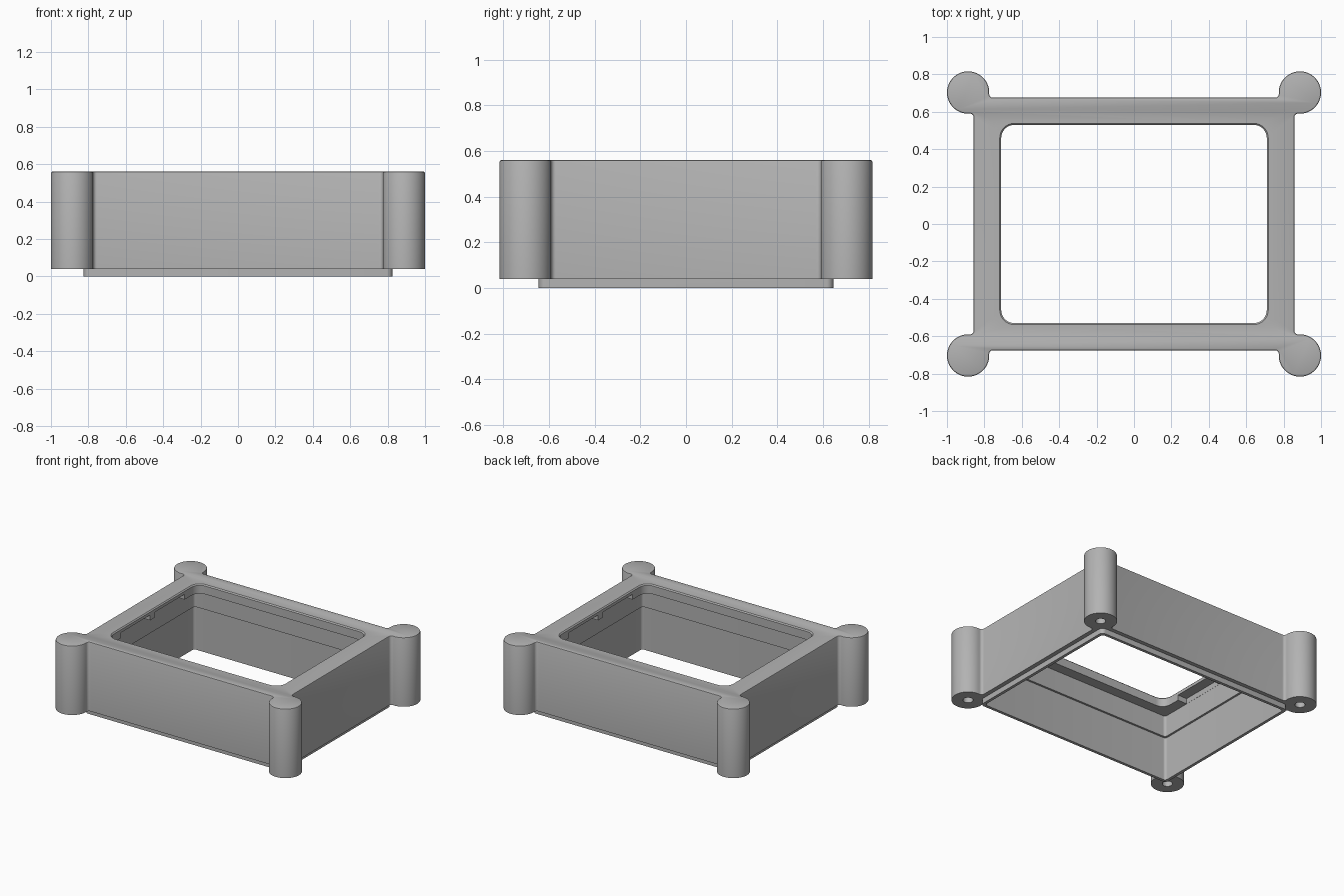
import bpy, bmesh
from math import cos, sin, pi, sqrt, atan2, radians
from mathutils import Vector

cube = bpy.data.objects.get("Cube")
if cube:
    bpy.data.objects.remove(cube, do_unlink=True)

BASE, TOP = 0.04, 0.56          # underside and top of the main body
WALL_X, WALL_Y = 0.857, 0.675   # outer half sizes of the walls
POST_X, POST_Y, POST_R = 0.887, 0.703, 0.113
FILLET = 0.02
EDGE = 0.008

grey = bpy.data.materials.new("plain_grey")
grey.use_nodes = True
colour = (0.45, 0.45, 0.45, 1)
grey.diffuse_color = colour
grey.node_tree.nodes["Principled BSDF"].inputs["Base Color"].default_value = colour


def arc(cx, cy, r, start, end, steps):
    return [Vector((cx + r * cos(start + (end - start) * i / steps),
                    cy + r * sin(start + (end - start) * i / steps)))
            for i in range(steps + 1)]


def four_corners(quarter):
    """Mirror a clockwise corner outline round all four corners."""
    outline = []
    for sx, sy in ((1, 1), (1, -1), (-1, -1), (-1, 1)):
        pts = [Vector((p.x * sx, p.y * sy)) for p in quarter]
        outline += pts if sx * sy > 0 else pts[::-1]
    return outline[::-1]


def rounded_rect(hx, hy, r):
    return four_corners(arc(hx - r, hy - r, r, pi / 2, 0, 8))


def grow(outline, d):
    """Offset a counter-clockwise outline outwards by d."""
    result = []
    for i, p in enumerate(outline):
        t = outline[(i + 1) % len(outline)] - outline[i - 1]
        result.append(p + Vector((t.y, -t.x)).normalized() * d)
    return result


def prism(name, outline, levels):
    """Stack the outline at each (height, growth) level into a closed solid."""
    bm = bmesh.new()
    rings = [[bm.verts.new((p.x, p.y, z)) for p in grow(outline, d)] for z, d in levels]
    n = len(outline)
    for low, high in zip(rings, rings[1:]):
        for i in range(n):
            j = (i + 1) % n
            bm.faces.new((low[i], low[j], high[j], high[i]))
    bm.faces.new(rings[0][::-1])
    bm.faces.new(rings[-1])
    bmesh.ops.recalc_face_normals(bm, faces=bm.faces)
    mesh = bpy.data.meshes.new(name)
    bm.to_mesh(mesh)
    bm.free()
    mesh.materials.append(grey)
    ob = bpy.data.objects.new(name, mesh)
    bpy.context.collection.objects.link(ob)
    return ob


def combine(target, tool, operation):
    """Apply a boolean and discard the tool."""
    mod = target.modifiers.new("combine", 'BOOLEAN')
    mod.object, mod.operation, mod.solver = tool, operation, 'EXACT'
    bpy.ops.object.select_all(action='DESELECT')
    bpy.context.view_layer.objects.active = target
    target.select_set(True)
    bpy.ops.object.modifier_apply(modifier=mod.name)
    bpy.data.objects.remove(tool, do_unlink=True)


# Walls and corner posts as one filleted outline
reach = POST_R + FILLET
f1y = WALL_Y + FILLET
f1x = POST_X - sqrt(reach ** 2 - (f1y - POST_Y) ** 2)
f2x = WALL_X + FILLET
f2y = POST_Y - sqrt(reach ** 2 - (f2x - POST_X) ** 2)
a1 = atan2(POST_Y - f1y, POST_X - f1x)
a2 = atan2(POST_Y - f2y, POST_X - f2x)
corner = arc(f1x, f1y, FILLET, -pi / 2, a1, 6)
corner += arc(POST_X, POST_Y, POST_R, a1 + pi, a2 - pi, 40)[1:-1]
corner += arc(f2x, f2y, FILLET, a2, pi, 6)
frame = prism("frame_body", four_corners(corner),
              [(BASE, 0), (TOP - EDGE, 0), (TOP - EDGE * 0.3, -EDGE * 0.3), (TOP, -EDGE)])

# Locating lip under the walls
combine(frame, prism("lip", rounded_rect(0.825, 0.645, 0.03),
                     [(0, 0), (0.2, 0)]), 'UNION')

# Stepped cavity and the window through the top plate
combine(frame, prism("lower_cavity", rounded_rect(0.803, 0.623, 0.02),
                     [(-0.1, 0), (0.33, 0)]), 'DIFFERENCE')
combine(frame, prism("upper_cavity", rounded_rect(0.788, 0.608, 0.02),
                     [(0.2, 0), (0.49, 0)]), 'DIFFERENCE')
combine(frame, prism("window", rounded_rect(0.71, 0.53, 0.07),
                     [(0.4, 0), (TOP - EDGE, 0), (TOP, EDGE), (0.6, EDGE)]), 'DIFFERENCE')

# Recesses under the side rails, leaving a tab in the middle
for sx in (-1, 1):
    for sy in (-1, 1):
        slot = [Vector((sx * 0.74, sy * 0.205)) + p
                for p in [Vector(c) for c in ((-0.047, -0.175), (0.047, -0.175),
                                              (0.047, 0.175), (-0.047, 0.175))]]
        bm_levels = [(0.45, 0), (0.53, 0)]
        combine(frame, prism("slot", slot, bm_levels), 'DIFFERENCE')

# Blind screw holes in the post bottoms
for sx in (-1, 1):
    for sy in (-1, 1):
        hole = arc(sx * POST_X, sy * POST_Y, 0.035, 0, 2 * pi, 24)[:-1]
        combine(frame, prism("hole", hole, [(-0.1, 0), (0.4, 0)]), 'DIFFERENCE')

bpy.ops.object.select_all(action='DESELECT')
bpy.context.view_layer.objects.active = frame
frame.select_set(True)
bpy.ops.object.shade_smooth_by_angle(angle=radians(30))
